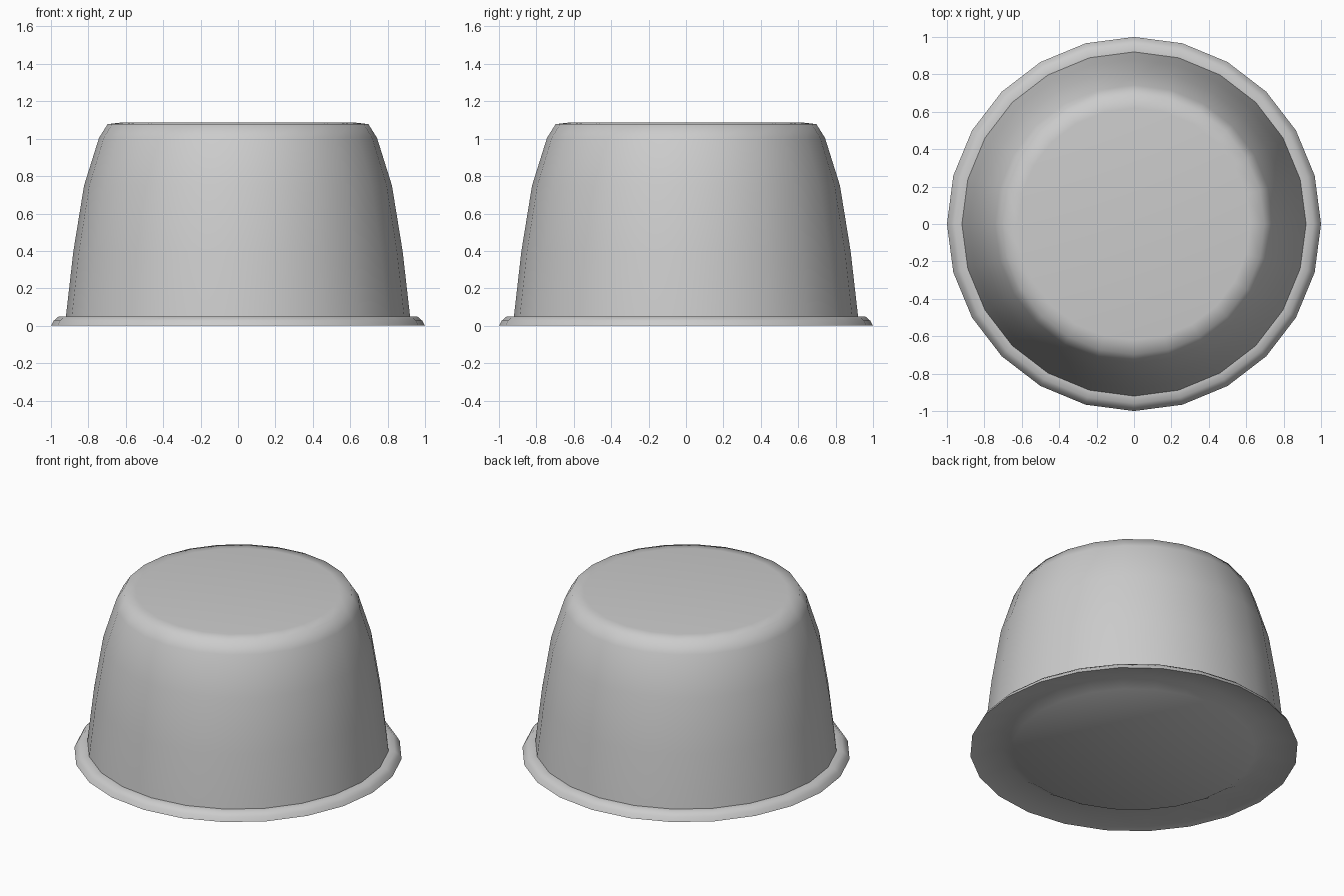
import bpy, bmesh, math
from mathutils import Matrix

cube = bpy.data.objects.get("Cube")
if cube:
    bpy.data.objects.remove(cube, do_unlink=True)

SIDES = 24

# Single plain grey
grey = bpy.data.materials.new("plain_grey")
grey.use_nodes = True
colour = (0.6, 0.6, 0.6, 1)
grey.diffuse_color = colour
grey.node_tree.nodes["Principled BSDF"].inputs["Base Color"].default_value = colour


def lathe(name, profile, up):
    """Spin a (radius, height) profile round z; a final cap closes its last ring."""
    bm = bmesh.new()
    rings = []
    for r, z in profile:
        rings.append([bm.verts.new((r * math.cos(a), r * math.sin(a), z))
                      for a in (2 * math.pi * i / SIDES for i in range(SIDES))])
    for low, high in zip(rings, rings[1:]):
        for i in range(SIDES):
            j = (i + 1) % SIDES
            bm.faces.new((low[i], low[j], high[j], high[i]))
    bm.faces.new(rings[-1] if up else rings[-1][::-1])
    bmesh.ops.recalc_face_normals(bm, faces=bm.faces)
    # The cap tells which way is outward
    bm.faces.ensure_lookup_table()
    if (bm.faces[-1].normal.z > 0) != up:
        bmesh.ops.reverse_faces(bm, faces=bm.faces)
    mesh = bpy.data.meshes.new(name)
    bm.to_mesh(mesh)
    bm.free()
    mesh.materials.append(grey)
    obj = bpy.data.objects.new(name, mesh)
    bpy.context.collection.objects.link(obj)
    bpy.ops.object.select_all(action='DESELECT')
    obj.select_set(True)
    bpy.context.view_layer.objects.active = obj
    bpy.ops.object.shade_smooth_by_angle(angle=math.radians(62))
    return obj


# Tapered tub with rounded shoulder and faintly raised top
lathe("tub_body", [(0.92, 0.05), (0.88, 0.4), (0.823, 0.75), (0.743, 1.005),
                   (0.697, 1.078), (0.62, 1.087)], True)

# Flared rim, shallow groove beneath it and the flat disc inside
lathe("rim_and_lid", [(0.92, 0.05), (0.96, 0.049), (0.985, 0.027), (1.0, 0.0),
                      (0.81, 0.043), (0.74, 0.0)], False)
